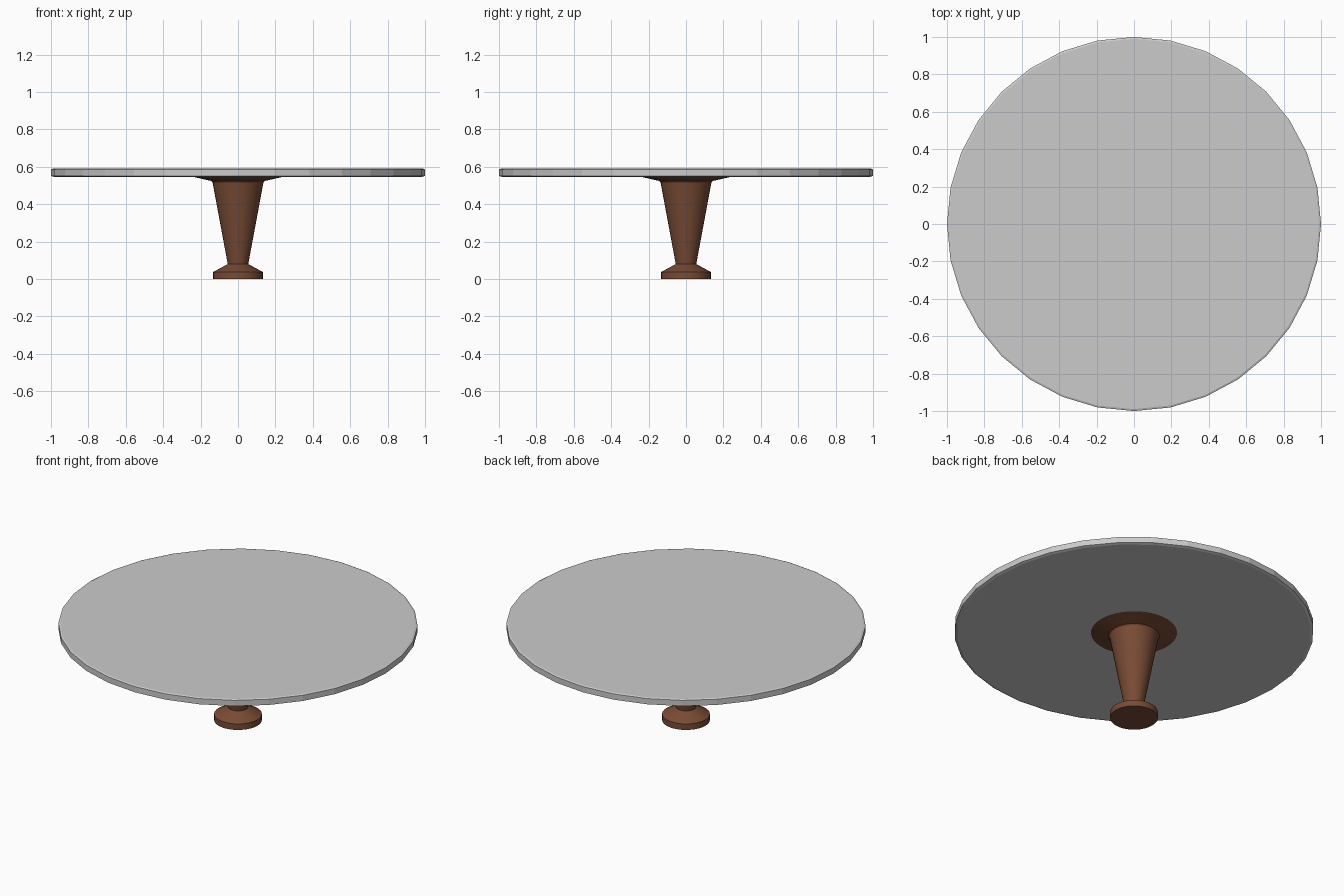
import bpy, bmesh, math

if "Cube" in bpy.data.objects:
    bpy.data.objects.remove(bpy.data.objects["Cube"])


def lathe(name, profile, sides, smooth):
    """Revolve an (r, z) profile, listed bottom to top, around the z axis."""
    bm = bmesh.new()
    rings = []
    for r, z in profile:
        rings.append([bm.verts.new((r * math.cos(2 * math.pi * i / sides),
                                    r * math.sin(2 * math.pi * i / sides), z))
                      for i in range(sides)])
    for a, b in zip(rings, rings[1:]):
        for i in range(sides):
            j = (i + 1) % sides
            bm.faces.new((a[i], a[j], b[j], b[i]))
    bm.faces.new(rings[0][::-1])
    bm.faces.new(rings[-1])
    mesh = bpy.data.meshes.new(name)
    bm.to_mesh(mesh)
    bm.free()
    obj = bpy.data.objects.new(name, mesh)
    bpy.context.collection.objects.link(obj)
    if smooth:
        bpy.ops.object.select_all(action='DESELECT')
        obj.select_set(True)
        bpy.context.view_layer.objects.active = obj
        bpy.ops.object.shade_smooth_by_angle(angle=math.radians(25))
    return obj


# Round top with slightly eased edges
lathe("table_top", [(0.985, 0.546), (1.0, 0.551), (1.0, 0.586), (0.99, 0.59)], 32, False)

# Turned pedestal: foot, narrow ankle, tapered column, flared collar
pedestal = lathe("pedestal", [(0.133, 0.0), (0.133, 0.037), (0.055, 0.08),
                              (0.136, 0.517), (0.142, 0.524), (0.24, 0.546)], 32, True)

wood = bpy.data.materials.new("brown_wood")
wood.diffuse_color = (0.19, 0.07, 0.035, 1)
wood.use_nodes = True
wood.node_tree.nodes["Principled BSDF"].inputs["Base Color"].default_value = wood.diffuse_color
pedestal.data.materials.append(wood)
